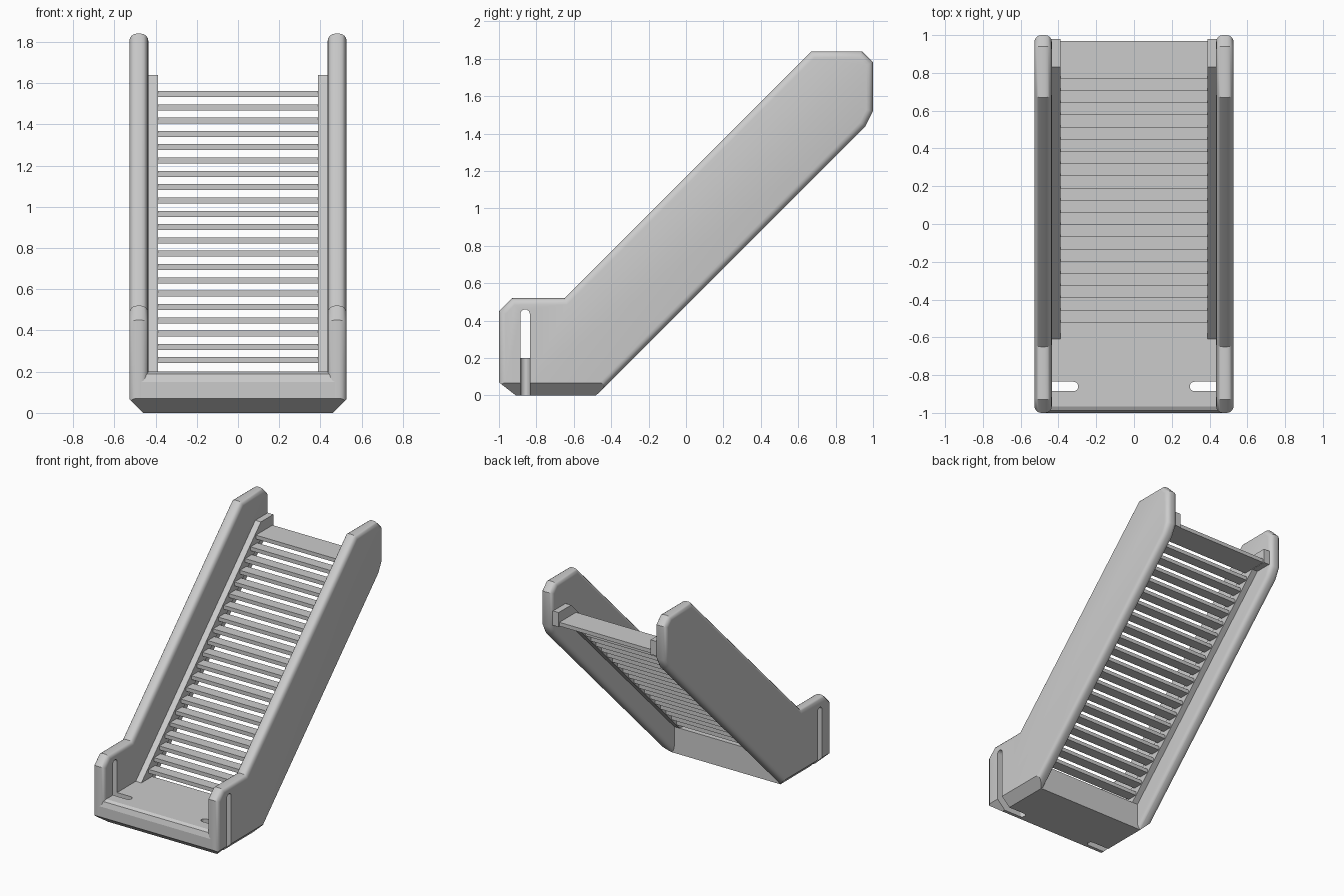
import bpy, bmesh, math
from mathutils import Vector

cube = bpy.data.objects.get("Cube")
if cube:
    bpy.data.objects.remove(cube, do_unlink=True)

grey = bpy.data.materials.new("plain_grey")
grey.use_nodes = True
GREY = (0.6, 0.6, 0.6, 1)
grey.diffuse_color = GREY
grey.node_tree.nodes["Principled BSDF"].inputs["Base Color"].default_value = GREY


def prism(name, profile, axis, lo, hi, bevel=0, chamfer_sides=()):
    """Extrude a 2D profile along x or z between lo and hi."""
    bm = bmesh.new()

    def place(p, d):
        return (d, p[0], p[1]) if axis == "x" else (p[0], p[1], d)

    a = [bm.verts.new(place(p, lo)) for p in profile]
    b = [bm.verts.new(place(p, hi)) for p in profile]
    bm.faces.new(a)
    bm.faces.new(b)
    n = len(a)
    for i in range(n):
        j = (i + 1) % n
        bm.faces.new((a[i], a[j], b[j], b[i]))
    bmesh.ops.recalc_face_normals(bm, faces=bm.faces)
    if bevel:
        # round the rim, leaving the underside of the foot sharp
        rim = [e for e in bm.edges
               if abs(e.verts[0].co.x - e.verts[1].co.x) < 1e-5
               and max(v.co.z for v in e.verts) > 0.08]
        bmesh.ops.bevel(bm, geom=rim, offset=bevel, segments=4, profile=0.5,
                        affect="EDGES", clamp_overlap=True)
    for s in chamfer_sides:
        # slanted cut along the lower outside edge
        bmesh.ops.bisect_plane(bm, geom=bm.verts[:] + bm.edges[:] + bm.faces[:],
                               plane_co=Vector((s * 0.46, 0, 0)),
                               plane_no=Vector((s, 0, -1)), clear_outer=True)
        bmesh.ops.holes_fill(bm, edges=[e for e in bm.edges if e.is_boundary])
    bmesh.ops.recalc_face_normals(bm, faces=bm.faces)
    mesh = bpy.data.meshes.new(name)
    bm.to_mesh(mesh)
    bm.free()
    mesh.materials.append(grey)
    obj = bpy.data.objects.new(name, mesh)
    bpy.context.collection.objects.link(obj)
    return obj


def cut(obj, cutter):
    mod = obj.modifiers.new("slot", "BOOLEAN")
    mod.operation = "DIFFERENCE"
    mod.solver = "EXACT"
    mod.object = cutter
    cutter.hide_render = True
    cutter.hide_viewport = True
    cutter.display_type = "WIRE"


def arc(cx, cy, r, start, end, steps=8):
    return [(cx + r * math.cos(math.radians(start + (end - start) * i / steps)),
             cy + r * math.sin(math.radians(start + (end - start) * i / steps)))
            for i in range(steps + 1)]


# Base platform with a softened front lip
base = prism("base_platform",
             [(-0.91, 0), (-0.48, 0), (-0.48, 0.2), (-0.965, 0.2),
              (-0.988, 0.188), (-1, 0.15), (-1, 0.07)],
             "x", -0.47, 0.47, chamfer_sides=(1, -1))

PANEL = [(-0.91, 0), (-0.48, 0), (0.96, 1.44), (1, 1.52), (1, 1.78), (0.94, 1.84),
         (0.67, 1.84), (-0.65, 0.52), (-0.93, 0.52), (-1, 0.45), (-1, 0.07)]
STRINGER = [(-0.62, 0.1), (-0.58, 0.1), (0.85, 1.53), (0.98, 1.53), (0.98, 1.64),
            (0.83, 1.64), (-0.62, 0.19)]
SLOT_Y, SLOT_R = -0.86, 0.025
smooth = []

for s, side in ((1, "left"), (-1, "right")):
    # Side panel with rounded rim
    panel = prism(side + "_side_panel", PANEL, "x", s * 0.435, s * 0.527, 0.035, (s,))
    smooth.append(panel)
    # Inner stringer that carries the treads
    prism(side + "_stringer", STRINGER, "x", s * 0.388, s * 0.45)
    # Upright slot through the panel
    upright = prism(side + "_panel_slot_cutter",
                    arc(SLOT_Y, 0.46 - SLOT_R, SLOT_R, 0, 180)
                    + [(SLOT_Y - SLOT_R, -0.1), (SLOT_Y + SLOT_R, -0.1)],
                    "x", s * 0.4, s * 0.6)
    cut(panel, upright)
    # Matching slot down through the base
    floor = prism(side + "_base_slot_cutter",
                  [(s * x, y) for x, y in arc(0.295 + SLOT_R, SLOT_Y, SLOT_R, 90, 270)
                   + [(0.6, SLOT_Y - SLOT_R), (0.6, SLOT_Y + SLOT_R)]],
                  "z", -0.1, 0.3)
    cut(base, floor)

# Treads, with a deep landing at the top
STEP, COUNT = 0.0646, 21
for i in range(COUNT):
    y, z = 0.77 - i * STEP, 1.562 - i * STEP
    back = 0.97 if i == 0 else y + 0.08
    prism("top_landing" if i == 0 else "tread_%02d" % (COUNT - i),
          [(y, z - 0.029), (back, z - 0.029), (back, z), (y, z)], "x", -0.41, 0.41)

# Smooth the rounded rims
bpy.ops.object.select_all(action="DESELECT")
for obj in smooth:
    obj.select_set(True)
bpy.context.view_layer.objects.active = smooth[0]
bpy.ops.object.shade_smooth_by_angle(angle=math.radians(30))
